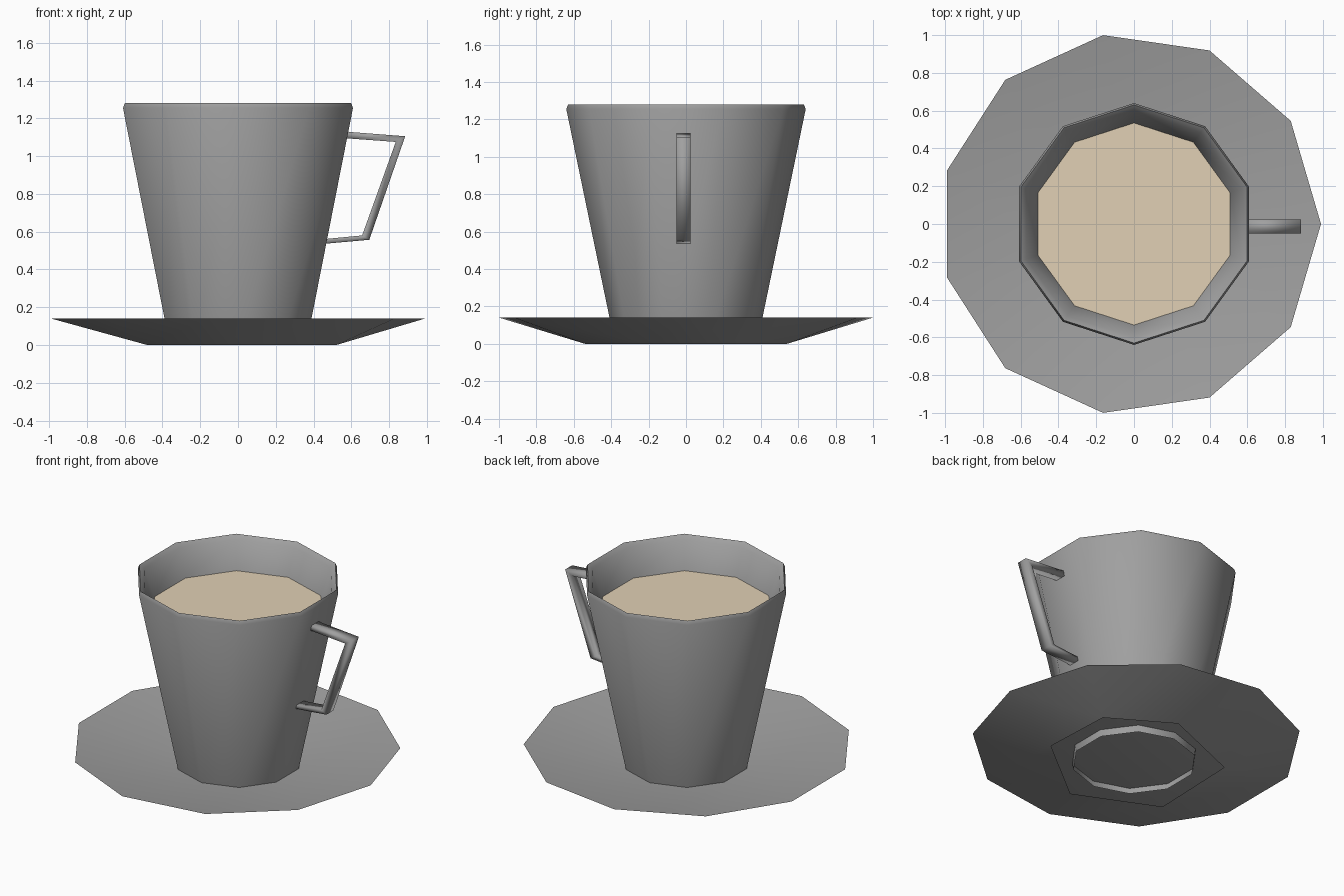
import bpy, bmesh
from math import cos, sin, pi, radians

cube = bpy.data.objects.get("Cube")
if cube:
    bpy.data.objects.remove(cube, do_unlink=True)


def material(name, rgb):
    mat = bpy.data.materials.new(name)
    mat.use_nodes = True
    color = (*rgb, 1)
    mat.diffuse_color = color
    bsdf = mat.node_tree.nodes["Principled BSDF"]
    bsdf.inputs["Base Color"].default_value = color
    bsdf.inputs["Roughness"].default_value = 0.7
    return mat


grey = material("grey ceramic", (0.35, 0.35, 0.35))
cream = material("milky coffee", (0.75, 0.63, 0.46))


def finish(name, bm, mat, angle):
    mesh = bpy.data.meshes.new(name)
    bm.to_mesh(mesh)
    bm.free()
    mesh.materials.append(mat)
    obj = bpy.data.objects.new(name, mesh)
    bpy.context.collection.objects.link(obj)
    bpy.ops.object.select_all(action='DESELECT')
    obj.select_set(True)
    bpy.context.view_layer.objects.active = obj
    bpy.ops.object.shade_smooth_by_angle(angle=radians(angle))


def ring(bm, sides, radius, z, start=0.0, cx=0.0):
    return [bm.verts.new((cx + radius * cos(start + 2 * pi * i / sides),
                          radius * sin(start + 2 * pi * i / sides), z))
            for i in range(sides)]


def join(bm, a, b):
    for i in range(len(a)):
        j = (i + 1) % len(a)
        bm.faces.new((a[i], a[j], b[j], b[i]))


# Cup: ten-sided thin wall open at the foot, chamfered lip, inside down to the coffee
SIDES, START = 10, radians(18)
profile = [(0.38, 0.0), (0.64, 1.255), (0.63, 1.28), (0.60, 1.255), (0.535, 1.075)]
bm = bmesh.new()
rings = [ring(bm, SIDES, r, z, START) for r, z in profile]
for a, b in zip(rings, rings[1:]):
    join(bm, a, b)
finish("cup", bm, grey, 100)

# Coffee surface
bm = bmesh.new()
bm.faces.new(ring(bm, SIDES, 0.535, 1.075, START))
finish("coffee", bm, cream, 30)

# Saucer underside: eleven-sided rim narrowing to an open six-sided foot
RIM = dict(sides=11, radius=1.01, z=0.14, cx=-0.02)
bm = bmesh.new()
ring(bm, **RIM)
foot = [(0.52, -0.17), (0.50, 0.30), (0.10, 0.54),
        (-0.46, 0.31), (-0.48, -0.30), (0.055, -0.54)]
for x, y in foot:
    bm.verts.new((x, y, 0))
bmesh.ops.convex_hull(bm, input=bm.verts)
caps = [f for f in bm.faces if len({round(v.co.z, 3) for v in f.verts}) == 1]
bmesh.ops.delete(bm, geom=caps, context='FACES')
finish("saucer_underside", bm, grey, 40)

# Saucer dish: shallow slope to a flat centre that the cup passes through
bm = bmesh.new()
rim = ring(bm, **RIM)
centre = ring(bm, 11, 0.45, 0.042, cx=-0.01)
join(bm, rim, centre)
bm.faces.new(centre)
finish("saucer_dish", bm, grey, 40)

# Handle: angular strap of rectangular section, ends set into the wall
outer = [(0.56, 1.13), (0.885, 1.105), (0.695, 0.557), (0.45, 0.535)]
inner = [(0.56, 1.095), (0.835, 1.075), (0.657, 0.58), (0.45, 0.56)]
bm = bmesh.new()
sections = [[bm.verts.new((x, y, z)) for (x, z), y in
             ((o, -0.05), (o, 0.025), (n, 0.025), (n, -0.05))]
            for o, n in zip(outer, inner)]
for a, b in zip(sections, sections[1:]):
    join(bm, a, b)
bm.faces.new(sections[0])
bm.faces.new(sections[-1])
bmesh.ops.recalc_face_normals(bm, faces=bm.faces)
finish("handle", bm, grey, 100)
